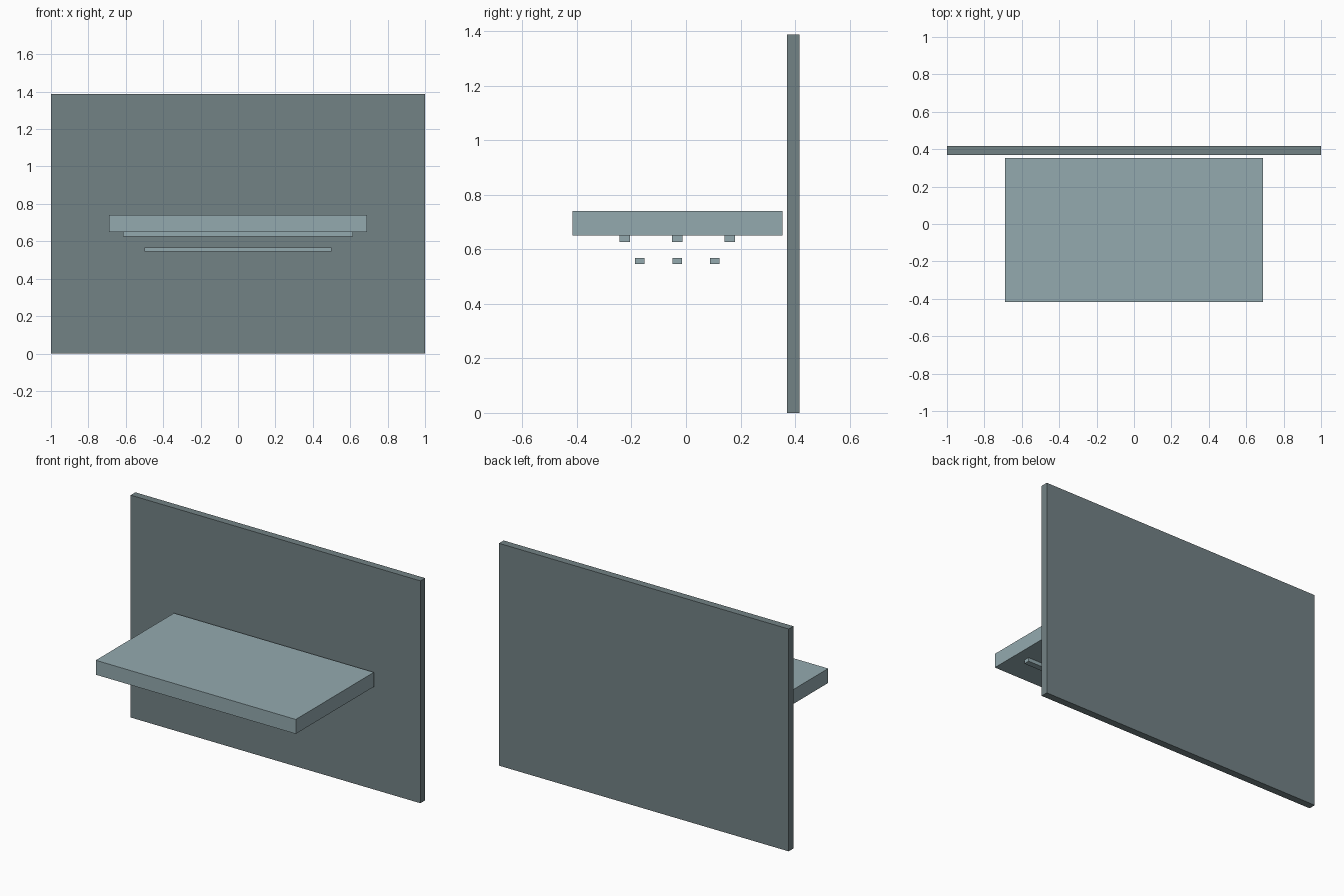
import bpy

if "Cube" in bpy.data.objects:
    bpy.data.objects.remove(bpy.data.objects["Cube"])


def material(name, rgb):
    mat = bpy.data.materials.new(name)
    mat.diffuse_color = (*rgb, 1.0)
    mat.use_nodes = True
    mat.node_tree.nodes["Principled BSDF"].inputs["Base Color"].default_value = mat.diffuse_color
    return mat


def box(name, x, y, z, mat):
    """Box from (min, max) ranges on each axis."""
    bpy.ops.mesh.primitive_cube_add(size=1)
    obj = bpy.context.object
    obj.name = name
    for v in obj.data.vertices:
        v.co = [r[0] if c < 0 else r[1] for c, r in zip(v.co, (x, y, z))]
    obj.data.materials.append(mat)
    return obj


dark_grey = material("dark_slate_grey", (0.171, 0.223, 0.235))
light_grey = material("light_blue_grey", (0.296, 0.402, 0.429))

# Upright wall panel at the back
box("back_panel", (-1, 1), (0.37, 0.416), (0, 1.387), dark_grey)

# Thick shelf slab in front of the panel
box("shelf_slab", (-0.69, 0.69), (-0.416, 0.354), (0.65, 0.74), light_grey)

# Long battens fixed under the slab
for i, y in enumerate((-0.224, -0.032, 0.16)):
    box(f"upper_batten_{i + 1}", (-0.615, 0.615), (y - 0.019, y + 0.019),
        (0.627, 0.65), light_grey)

# Shorter battens hanging below
for i, y in enumerate((-0.17, -0.032, 0.105)):
    box(f"lower_batten_{i + 1}", (-0.5, 0.5), (y - 0.017, y + 0.017),
        (0.546, 0.567), light_grey)
